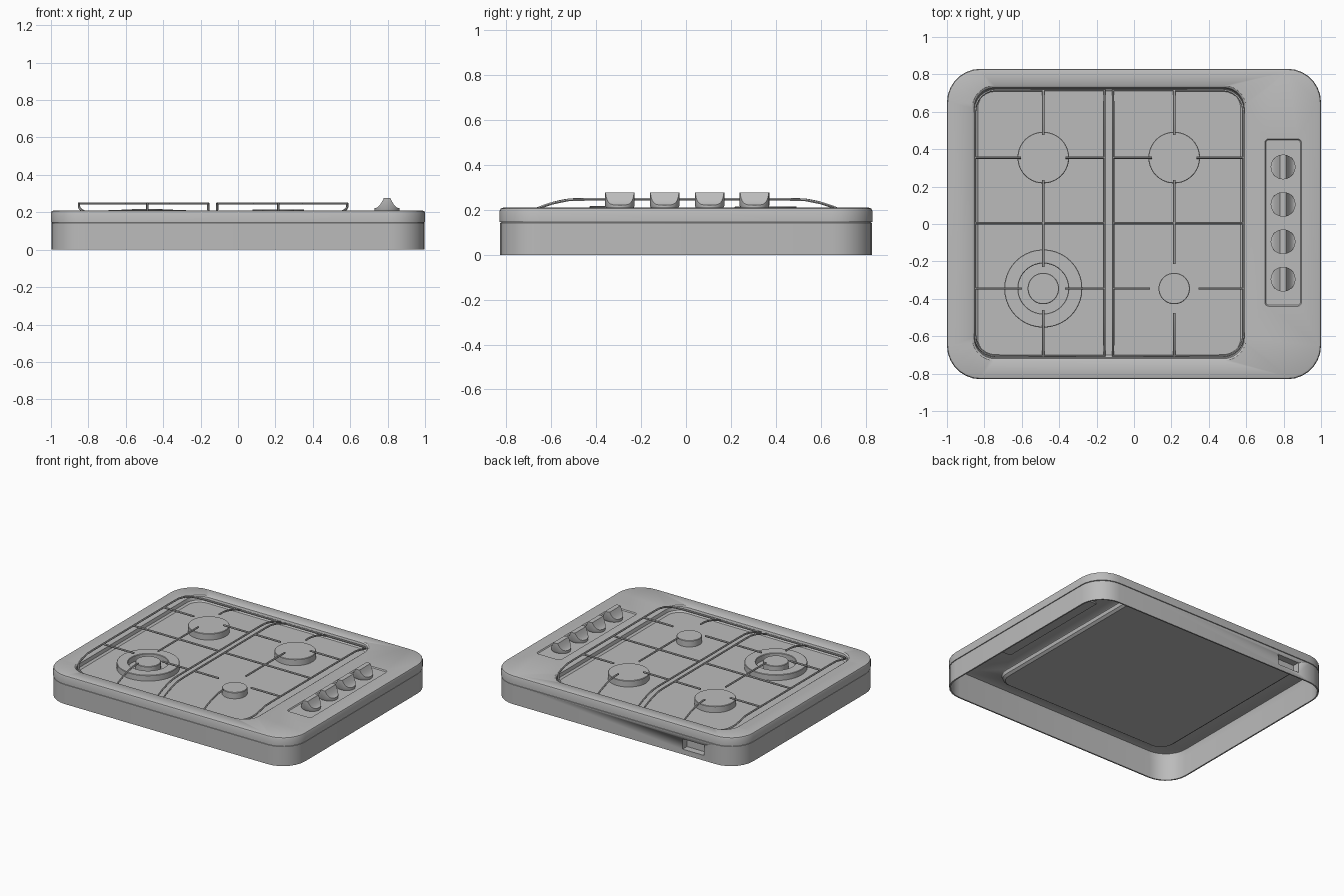
import bpy, bmesh, math
from mathutils import Vector

if "Cube" in bpy.data.objects:
    bpy.data.objects.remove(bpy.data.objects["Cube"])

steel = bpy.data.materials.new("grey_steel")
steel.diffuse_color = (0.5, 0.5, 0.5, 1)
steel.use_nodes = True
steel.node_tree.nodes["Principled BSDF"].inputs["Base Color"].default_value = steel.diffuse_color
CY = 0.005                       # centre line of the cooking area
BACK, FRONT = 0.355, -0.345      # burner rows
LEFT, RIGHT = -0.485, 0.215      # burner columns


def activate(ob):
    bpy.ops.object.select_all(action='DESELECT')
    ob.select_set(True)
    bpy.context.view_layer.objects.active = ob


def finish(name, bm, thickness=0, angle=35):
    me = bpy.data.meshes.new(name)
    bm.to_mesh(me)
    bm.free()
    ob = bpy.data.objects.new(name, me)
    bpy.context.collection.objects.link(ob)
    me.materials.append(steel)
    activate(ob)
    if thickness:
        mod = ob.modifiers.new("thickness", 'SOLIDIFY')
        mod.thickness, mod.offset = thickness, -1
        bpy.ops.object.modifier_apply(modifier=mod.name)
    bpy.ops.object.shade_smooth_by_angle(angle=math.radians(angle))
    return ob


def rounded_rect(x0, x1, y0, y1, r, inset=0, n=7):
    r2 = max(r - inset, 0.004)
    x0, x1, y0, y1 = x0 + inset, x1 - inset, y0 + inset, y1 - inset
    pts = []
    for k, (cx, cy) in enumerate([(x1 - r2, y1 - r2), (x0 + r2, y1 - r2),
                                  (x0 + r2, y0 + r2), (x1 - r2, y0 + r2)]):
        for i in range(n + 1):
            a = math.pi / 2 * (k + i / n)
            pts.append((cx + r2 * math.cos(a), cy + r2 * math.sin(a)))
    return pts


def loft(bm, rect, profile, close=False, cap=False):
    """Stack rounded rectangles; profile holds (inset, z)."""
    rings = [[bm.verts.new((x, y, z)) for x, y in rounded_rect(*rect, inset=d)]
             for d, z in profile]
    n = len(rings[0])
    pairs = list(zip(rings, rings[1:])) + ([(rings[-1], rings[0])] if close else [])
    for a, b in pairs:
        for i in range(n):
            j = (i + 1) % n
            bm.faces.new((a[i], a[j], b[j], b[i]))
    if cap:
        bm.faces.new(rings[-1])
    return rings


OUTER = (-1, 1, -0.83, 0.83, 0.18)
TRAY = (-0.865, 0.6, -0.73, 0.74, 0.12)
PANEL = (0.7, 0.895, -0.44, 0.455, 0.02)

# Pressed top plate with sunken tray and control panel
bm = bmesh.new()
rim = loft(bm, OUTER, [(0, 0.146), (0, 0.197), (0.004, 0.206), (0.014, 0.21)])[-1]
tray = loft(bm, TRAY, [(0, 0.21), (0.01, 0.203), (0.016, 0.18), (0.03, 0.17)], cap=True)[0]
panel = loft(bm, PANEL, [(0, 0.21), (0.006, 0.203)], cap=True)[0]
edges = []
for ring in (rim, tray, panel):
    edges += [bm.edges.get((ring[i], ring[i - 1])) for i in range(len(ring))]
bmesh.ops.triangle_fill(bm, use_beauty=True, use_dissolve=False, edges=edges)
bmesh.ops.recalc_face_normals(bm, faces=bm.faces)
bm.normal_update()
if max(bm.faces, key=lambda f: f.calc_area() * abs(f.normal.z)).normal.z < 0:
    bmesh.ops.reverse_faces(bm, faces=bm.faces)
finish("top_plate", bm, thickness=0.007)

# Skirt below the plate, open underneath
bm = bmesh.new()
loft(bm, OUTER, [(0.002, 0), (0.002, 0.142), (0.012, 0.15), (0.012, 0)], close=True)
bmesh.ops.recalc_face_normals(bm, faces=bm.faces)
skirt = finish("skirt", bm)


def box(x0, x1, y0, y1, z0, z1):
    b = bmesh.new()
    bmesh.ops.create_cube(b, size=1)
    for v in b.verts:
        v.co = Vector(((x0 + x1) / 2 + v.co.x * (x1 - x0),
                       (y0 + y1) / 2 + v.co.y * (y1 - y0),
                       (z0 + z1) / 2 + v.co.z * (z1 - z0)))
    b.normal_update()
    return b


# Connection pocket in the back wall
cutter = finish("pocket_cutter", box(-0.73, -0.55, 0.79, 0.86, 0.035, 0.115))
cutter.hide_render = True
activate(skirt)
cut = skirt.modifiers.new("pocket", 'BOOLEAN')
cut.operation, cut.object, cut.solver = 'DIFFERENCE', cutter, 'EXACT'
bpy.ops.object.modifier_apply(modifier=cut.name)
bpy.data.objects.remove(cutter)
bm = box(-0.73, -0.55, 0.775, 0.828, 0.035, 0.115)
bmesh.ops.delete(bm, geom=[f for f in bm.faces if f.normal.y > 0.9], context='FACES')
finish("connection_pocket", bm, thickness=0.004)


def lathe(name, x, y, profile, n=40):
    """Turn a (radius, z) profile; a zero radius becomes the centre point."""
    b = bmesh.new()
    verts = [b.verts.new((x + r, y, z)) for r, z in profile]
    es = [b.edges.new(p) for p in zip(verts, verts[1:])]
    bmesh.ops.spin(b, geom=verts + es, cent=(x, y, 0), axis=(0, 0, 1),
                   angle=2 * math.pi, steps=n)
    bmesh.ops.remove_doubles(b, verts=b.verts, dist=1e-5)
    bmesh.ops.recalc_face_normals(b, faces=b.faces)
    finish(name, b)


def burner_profile(r, top):
    return [(r, 0.168), (r, top - 0.003), (r - 0.003, top), (0, top)]


# Burners
lathe("burner_back_left", LEFT, BACK, burner_profile(0.138, 0.216))
lathe("burner_back_right", RIGHT, BACK, burner_profile(0.138, 0.216))
lathe("burner_front_right", RIGHT, FRONT, burner_profile(0.084, 0.216))
lathe("burner_front_left_cap", LEFT, FRONT, burner_profile(0.084, 0.218))
lathe("burner_front_left_ring", LEFT, FRONT,
      [(0.134, 0.168), (0.134, 0.209), (0.137, 0.212), (0.206, 0.212),
       (0.209, 0.209), (0.209, 0.168)])


def arch(y):
    t = max(0, (abs(y - CY) - 0.5) / 0.215)
    return 0.247 - 0.062 * t ** 1.7


def pan_support(name, x_outer, x_inner, xc, front_gap):
    """Arched wire frame with cross bars that stop short of the burners."""
    cu = bpy.data.curves.new(name, 'CURVE')
    cu.dimensions, cu.bevel_depth, cu.bevel_resolution = '3D', 0.0065, 1
    cu.use_fill_caps = True

    def wire(pts, cyclic=False):
        s = cu.splines.new('POLY')
        s.points.add(len(pts) - 1)
        for p, (x, y) in zip(s.points, pts):
            p.co = (x, y, arch(y), 1)
        s.use_cyclic_u = cyclic

    def bar(a, b, n=10):
        wire([(a[0] + (b[0] - a[0]) * i / n, a[1] + (b[1] - a[1]) * i / n)
              for i in range(n + 1)])

    # Frame: rounded at the outer corners, tight at the inner ones
    d = math.copysign(1, x_inner - x_outer)
    hy, r = 0.71, 0.11
    half = [(x_inner, CY + hy * i / 12) for i in range(13)]
    half += [(x_outer + d * r * (1 - math.sin(a)), CY + hy - r * (1 - math.cos(a)))
             for a in (math.pi / 2 * i / 6 for i in range(7))]
    half += [(x_outer, CY + (hy - r) * i / 8) for i in range(7, -1, -1)]
    wire(half + [(x, 2 * CY - y) for x, y in half[-2:0:-1]], cyclic=True)
    # Cross bars
    bar((x_outer, CY), (x_inner, CY), 1)
    for yb, gap in ((BACK, 0.12), (FRONT, front_gap)):
        for xe in (x_outer, x_inner):
            bar((xe, yb), (xc + math.copysign(gap, xe - xc), yb), 1)
    # Lengthwise bars
    bar((xc, CY + hy), (xc, BACK + 0.12))
    bar((xc, BACK - 0.12), (xc, FRONT + front_gap), 1)
    bar((xc, FRONT - front_gap), (xc, CY - hy))
    ob = bpy.data.objects.new(name, cu)
    bpy.context.collection.objects.link(ob)
    cu.materials.append(steel)
    activate(ob)
    bpy.ops.object.convert(target='MESH')
    bpy.ops.object.shade_smooth_by_angle(angle=math.radians(50))


pan_support("pan_support_left", -0.85, -0.158, LEFT, 0.115)
pan_support("pan_support_right", 0.585, -0.112, RIGHT, 0.13)


def knob(name, x, y, r=0.066, n=28):
    """Round base swept up on both sides into a flat grip."""
    b = bmesh.new()
    xs = sorted([-r * math.cos(math.pi * i / n) * 0.999 for i in range(n + 1)]
                + [-0.017, 0.017])
    rings = []
    for px in xs:
        w = math.sqrt(r * r - px * px)
        t = min(1, max(0, (r - abs(px)) / (r - 0.017)))
        top = 0.222 + 0.055 * t ** 2
        rings.append([b.verts.new((x + px, y + sy * w * k, z)) for sy, k, z in
                      ((-1, 0.84, 0.2), (-1, 1, 0.219), (-1, 1, top),
                       (1, 1, top), (1, 1, 0.219), (1, 0.84, 0.2))])
    for p, q in zip(rings, rings[1:]):
        for i in range(6):
            b.faces.new((p[i], p[(i + 1) % 6], q[(i + 1) % 6], q[i]))
    b.faces.new(rings[0])
    b.faces.new(rings[-1])
    bmesh.ops.recalc_face_normals(b, faces=b.faces)
    finish(name, b)


# Control knobs
for i in range(4):
    knob(f"control_knob_{i + 1}", 0.797, -0.295 + 0.2 * i)
